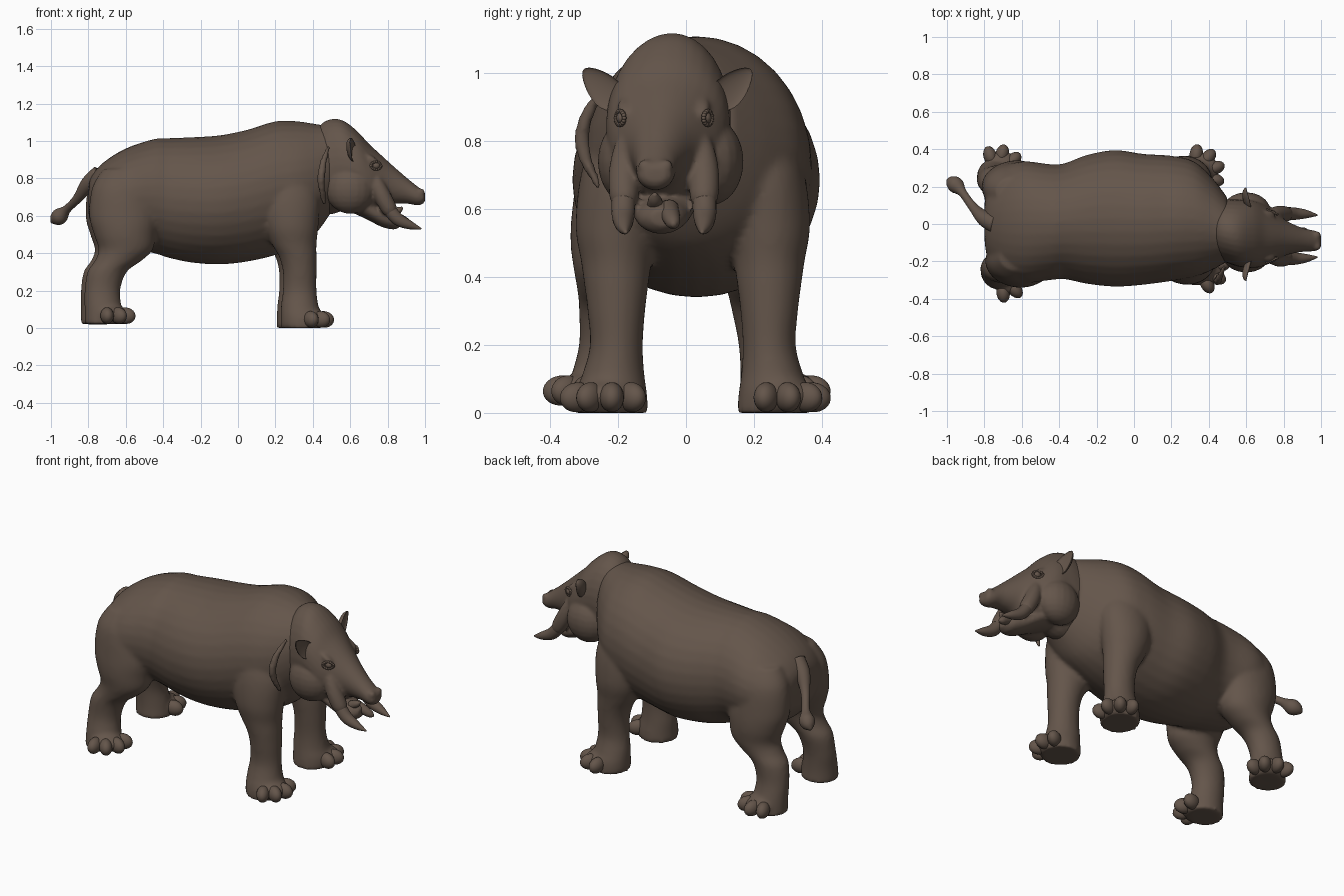
import bpy
import bmesh
from math import sin, cos, pi, radians
from mathutils import Vector, Matrix, Euler

if "Cube" in bpy.data.objects:
    bpy.data.objects.remove(bpy.data.objects["Cube"], do_unlink=True)

# One hide colour for the whole animal
hide = bpy.data.materials.new("brown_hide")
hide.use_nodes = True
colour = (0.127, 0.091, 0.069, 1.0)
hide.diffuse_color = colour
shader = next(n for n in hide.node_tree.nodes if n.type == 'BSDF_PRINCIPLED')
shader.inputs["Base Color"].default_value = colour
shader.inputs["Roughness"].default_value = 0.8

HEAD_Y = -0.065   # the head is turned slightly to the animal's right


def spline(rows, steps=5):
    """Smooth curve through rows of numbers (Catmull-Rom)."""
    out = []
    for i in range(len(rows) - 1):
        a, b, c, d = (rows[max(i - 1, 0)], rows[i], rows[i + 1],
                      rows[min(i + 2, len(rows) - 1)])
        for k in range(steps):
            t = k / steps
            out.append([q + t / 2 * (r - p + t * (2 * p - 5 * q + 4 * r - s
                        + t * (3 * (q - r) + s - p)))
                        for p, q, r, s in zip(a, b, c, d)])
    out.append(list(rows[-1]))
    return out


def loft(bm, rows, axis=None, sides=32):
    """Skin rings (x, y, z, radius, radius) across an axis or along their path."""
    rows = spline(rows)
    points = [Vector(r[:3]) for r in rows]
    rings = []
    for i, row in enumerate(rows):
        if axis == 'X':
            u, v = Vector((0, 1, 0)), Vector((0, 0, 1))
        elif axis == 'Z':
            u, v = Vector((1, 0, 0)), Vector((0, 1, 0))
        else:
            way = points[min(i + 1, len(points) - 1)] - points[max(i - 1, 0)]
            turn = Vector((1, 0, 0)).rotation_difference(way.normalized())
            u, v = turn @ Vector((0, 1, 0)), turn @ Vector((0, 0, 1))
        ru, rv = max(row[3], 0.003), max(row[4], 0.003)
        rings.append([bm.verts.new(points[i] + u * ru * cos(2 * pi * k / sides)
                                   + v * rv * sin(2 * pi * k / sides))
                      for k in range(sides)])
    for lower, upper in zip(rings, rings[1:]):
        for k in range(sides):
            n = (k + 1) % sides
            bm.faces.new((lower[k], lower[n], upper[n], upper[k]))
    bm.faces.new(rings[0][::-1])
    bm.faces.new(rings[-1])


def trunk(bm, rows):
    """Loft along x from rows of (x, y, half width, bottom, top)."""
    loft(bm, [(x, y, (lo + hi) / 2, w, (hi - lo) / 2) for x, y, w, lo, hi in rows], 'X')


def tube(bm, rows, side=0):
    """Round tube from (x, y, z, radius); a side mirrors it about the head."""
    loft(bm, [(x, HEAD_Y + side * y if side else y, z, r, r)
              for x, y, z, r in rows], sides=20)


def ball(bm, place, size, turn=(0, 0, 0)):
    matrix = Matrix.LocRotScale(Vector(place), Euler(turn), Vector(size))
    return bmesh.ops.create_uvsphere(bm, u_segments=20, v_segments=12,
                                     radius=1, matrix=matrix)["verts"]


def finish(name, bm, voxel=0, smooth=0):
    bmesh.ops.recalc_face_normals(bm, faces=bm.faces)
    mesh = bpy.data.meshes.new(name)
    bm.to_mesh(mesh)
    bm.free()
    mesh.materials.append(hide)
    for face in mesh.polygons:
        face.use_smooth = True
    obj = bpy.data.objects.new(name, mesh)
    bpy.context.scene.collection.objects.link(obj)
    if voxel:
        blend = obj.modifiers.new("blend", 'REMESH')
        blend.mode = 'VOXEL'
        blend.voxel_size = voxel
        blend.use_smooth_shade = True
        relax = obj.modifiers.new("relax", 'SMOOTH')
        relax.factor = 0.5
        relax.iterations = smooth


# Body: rump, barrel, shoulders and neck
body = bmesh.new()
trunk(body, [
    (-.80, .01, .08, .62, .75), (-.785, .01, .18, .56, .81),
    (-.72, .01, .28, .48, .885), (-.6, .01, .325, .43, .96),
    (-.45, .01, .31, .40, 1.01), (-.37, .015, .31, .375, 1.015),
    (-.25, .025, .345, .35, 1.02), (-.1, .03, .365, .34, 1.03),
    (.05, .025, .35, .355, 1.06), (.2, .03, .335, .39, 1.105),
    (.32, .025, .31, .44, 1.105), (.42, 0, .245, .51, 1.09),
    (.5, -.03, .17, .62, 1.08)])

# Legs, as (x, y, z, radius along, radius across) for one side
hind_leg = [
    (-.62, .17, .85, .10, .08), (-.62, .19, .75, .16, .12),
    (-.61, .20, .60, .185, .135), (-.605, .21, .50, .165, .13),
    (-.60, .215, .42, .145, .115), (-.64, .22, .36, .125, .10),
    (-.70, .225, .30, .105, .09), (-.725, .235, .20, .095, .08),
    (-.72, .25, .10, .10, .09), (-.715, .255, .02, .105, .10)]
front_leg = [
    (.26, .17, .85, .12, .09), (.27, .19, .70, .16, .12),
    (.28, .205, .55, .145, .12), (.295, .205, .45, .12, .105),
    (.315, .205, .38, .10, .095), (.325, .205, .30, .09, .085),
    (.325, .205, .20, .09, .078), (.325, .213, .12, .10, .09),
    (.333, .22, .06, .11, .105), (.333, .22, .0, .11, .11)]


def leg(name, rows, side, shift, out, heading, floor):
    """One leg in the body skin, plus its own fan of four toes."""
    loft(body, [(x + shift, side * (y + out), z, a, b) for x, y, z, a, b in rows], 'Z')
    x, y = rows[-1][0] + shift, side * (rows[-1][1] + out)
    toes = bmesh.new()
    for step in (-1.5, -.5, .5, 1.5):
        angle = side * radians(heading) + step * 0.55
        reach = 0.125 - 0.008 * abs(step)
        ball(toes, (x + reach * cos(angle), y + reach * sin(angle), floor + .046),
             (.055, .036, .044), (0, .12, angle))
    angle = side * radians(heading)
    ball(body, (x + .05 * cos(angle), y + .05 * sin(angle), floor + .05),
         (.095, .095, .05), (0, 0, angle))
    finish(name + "_toes", toes)


leg("hind_left", hind_leg, 1, -.02, 0, 60, .02)
leg("hind_right", hind_leg, -1, 0, 0, 35, .02)
leg("front_left", front_leg, 1, -.015, .04, 35, 0)
leg("front_right", front_leg, -1, .005, 0, 15, 0)

# Loose skin folds behind the cheeks
for side in (-1, 1):
    tube(body, [(.485, .16, .97, .012), (.455, .225, .88, .02),
                (.445, .24, .78, .022), (.46, .19, .66, .012)], side)
finish("body_and_legs", body, .013, 5)

# Head: skull and long snout, cheeks, lower jaw and hanging lips
head = bmesh.new()
trunk(head, [
    (.40, -.02, .10, .66, 1.03), (.45, -.03, .155, .61, 1.095),
    (.51, -.04, .172, .61, 1.118), (.57, -.05, .18, .63, 1.105),
    (.64, -.055, .18, .63, 1.05), (.70, -.06, .162, .61, .985),
    (.76, -.067, .125, .62, .93), (.82, -.075, .09, .66, .875),
    (.90, -.085, .064, .665, .805), (.96, -.09, .056, .655, .757),
    (.99, -.09, .046, .665, .735), (1.0, -.09, .03, .68, .72)])
trunk(head, [
    (.58, -.06, .12, .63, .76), (.68, -.065, .11, .585, .71),
    (.77, -.07, .088, .54, .645), (.84, -.072, .066, .527, .62),
    (.875, -.07, .035, .55, .60)])
for side in (-1, 1):
    ball(head, (.6, -.045 + side * .115, .74), (.13, .10, .13))
    tube(head, [(.725, .10, .84, .02), (.745, .112, .77, .038),
                (.775, .118, .70, .045), (.81, .118, .635, .042),
                (.825, .118, .61, .03)], side)
    # Brow and nostril swellings
    ball(head, (.715, HEAD_Y + side * .112, .90), (.05, .025, .018), (0, .6, 0))
    ball(head, (.975, -.09 + side * .03, .725), (.025, .022, .022))
finish("head", head, .009, 4)

# Tusks, eyes with lids, and cupped ears
for side, label in ((1, "left"), (-1, "right")):
    tusk = bmesh.new()
    tube(tusk, [(.79, .118, .66, .035), (.85, .12, .585, .034),
                (.92, .118, .55, .023), (.98, .112, .53, .004)], side)
    finish(label + "_tusk", tusk)

    eye = bmesh.new()
    place = Vector((.738, HEAD_Y + side * .124, .868))
    ball(eye, place, (.02, .016, .018))
    lid = [(place.x + .026 * cos(a), place.y + .005 * side - side * .012 * cos(a),
            place.z + .02 * sin(a)) for a in (2 * pi * k / 16 for k in range(16))]
    for point in lid:
        ball(eye, point, (.009, .007, .007))
    finish(label + "_eye", eye)

    ear = bmesh.new()
    for vert in ball(ear, (0, 0, 0), (1, 1, 1)):
        if vert.co.x > 0:
            vert.co.x *= -0.4
        vert.co.y *= 1 - 0.3 * vert.co.z
    shape = Matrix.LocRotScale(Vector((.615, -.055 + side * .192, .957)),
                               Euler((-side * .8, 0, side * .25)),
                               Vector((.034, .046, .078)))
    ear.transform(shape)
    finish(label + "_ear", ear)

# Small lower teeth
teeth = bmesh.new()
tube(teeth, [(.82, -.05, .60, .03), (.87, -.045, .58, .027),
             (.91, -.038, .56, .02), (.93, -.036, .553, .006)])
tube(teeth, [(.82, -.09, .61, .025), (.86, -.092, .63, .018), (.88, -.092, .645, .005)])
finish("lower_teeth", teeth)

# Tail with a tufted end
tail = bmesh.new()
tube(tail, [(-.998, .235, .565, .008), (-.978, .225, .58, .034),
            (-.95, .205, .60, .043), (-.915, .165, .635, .023),
            (-.86, .09, .69, .025), (-.80, .03, .77, .042), (-.74, 0, .82, .05)])
finish("tail", tail)
